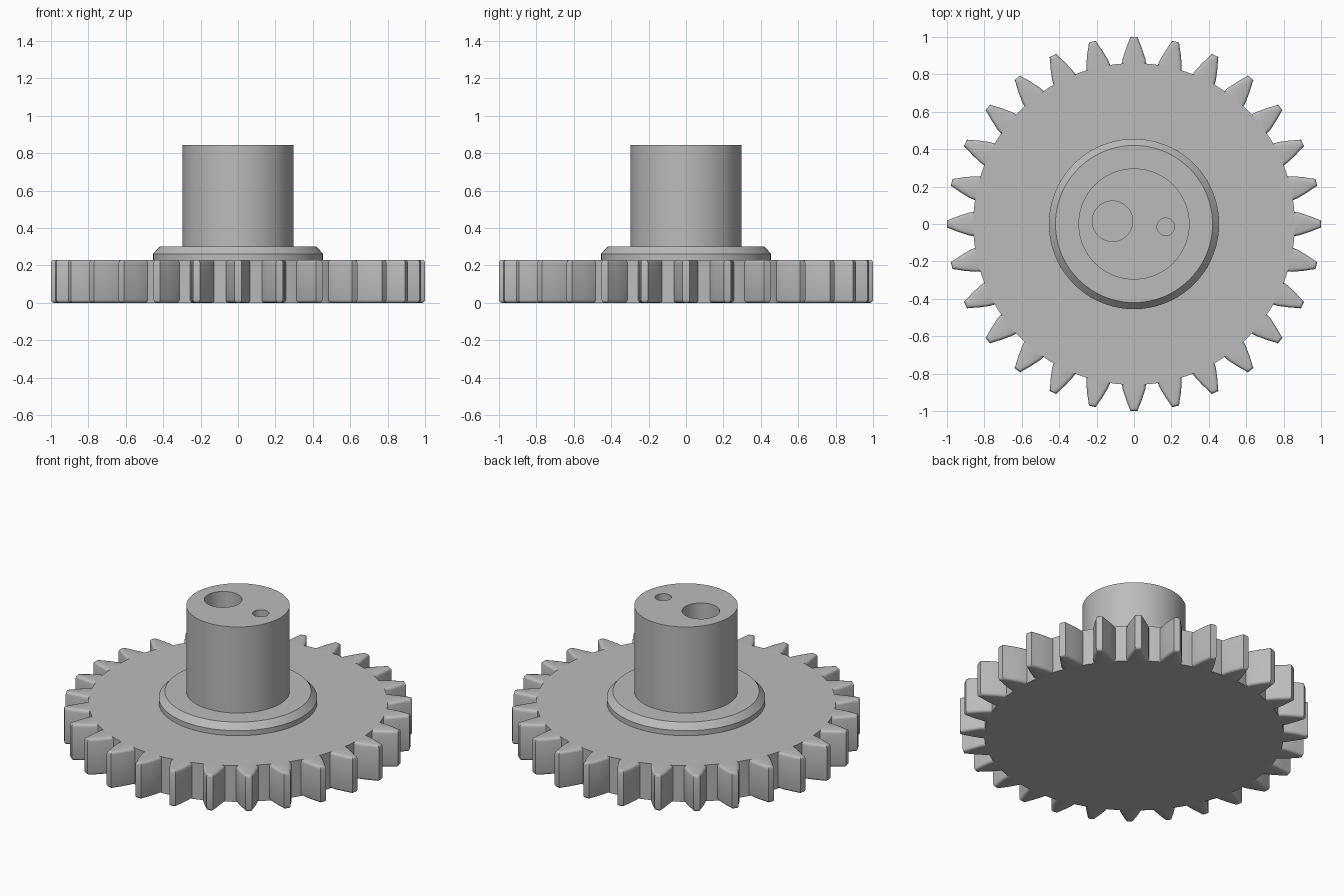
import bpy
import bmesh
import math
from mathutils import Matrix

cube = bpy.data.objects.get("Cube")
if cube:
    bpy.data.objects.remove(cube)

THICK = 0.23
TEETH = 28
ROOT = 0.86
SHAFT_TOP = 0.845

grey = bpy.data.materials.new("plain grey")
grey.use_nodes = True
grey.diffuse_color = (0.5, 0.5, 0.5, 1)
grey.node_tree.nodes["Principled BSDF"].inputs["Base Color"].default_value = (0.5, 0.5, 0.5, 1)


def finish(bm, name, angle=30):
    bmesh.ops.recalc_face_normals(bm, faces=bm.faces)
    mesh = bpy.data.meshes.new(name)
    bm.to_mesh(mesh)
    bm.free()
    mesh.materials.append(grey)
    obj = bpy.data.objects.new(name, mesh)
    bpy.context.collection.objects.link(obj)
    smooth(obj, angle)
    return obj


def smooth(obj, angle):
    bpy.ops.object.select_all(action="DESELECT")
    obj.select_set(True)
    bpy.context.view_layer.objects.active = obj
    bpy.ops.object.shade_smooth_by_angle(angle=math.radians(angle))


def cylinder(name, radius, z0, z1, sides=96, x=0, y=0):
    bm = bmesh.new()
    bmesh.ops.create_cone(bm, cap_ends=True, segments=sides, radius1=radius, radius2=radius,
                          depth=z1 - z0, matrix=Matrix.Translation((x, y, (z0 + z1) / 2)))
    return finish(bm, name)


# Wheel body
cylinder("gear_disc", ROOT, 0, THICK, sides=TEETH * 4)

# Ring of rounded teeth: one tooth outline (radius, half width), spun around the axis
side = [(0.851, 0.066), (0.885, 0.06), (0.94, 0.042), (0.985, 0.024), (1.0, 0.019)]
outline = [(r, -w) for r, w in side] + [(r, w) for r, w in reversed(side)] + [(0.857, 0)]
bm = bmesh.new()
base = bm.faces.new([bm.verts.new((r, w, 0)) for r, w in outline])
top = bmesh.ops.extrude_face_region(bm, geom=[base])["geom"]
bmesh.ops.translate(bm, vec=(0, 0, THICK), verts=[v for v in top if isinstance(v, bmesh.types.BMVert)])
rims = [e for e in bm.edges
        if abs(e.verts[0].co.z - e.verts[1].co.z) < 0.01
        and max(v.co.x for v in e.verts) > ROOT]
bmesh.ops.bevel(bm, geom=rims, offset=0.016, segments=3, profile=0.5, affect="EDGES")
tooth = bm.verts[:] + bm.edges[:] + bm.faces[:]
for i in range(1, TEETH):
    copy = bmesh.ops.duplicate(bm, geom=tooth)["geom"]
    bmesh.ops.rotate(bm, cent=(0, 0, 0), matrix=Matrix.Rotation(math.tau * i / TEETH, 3, "Z"),
                     verts=[v for v in copy if isinstance(v, bmesh.types.BMVert)])
finish(bm, "gear_teeth", 40)

# Collar with a chamfered upper edge
bm = bmesh.new()
profile = [(0, THICK - 0.03), (0.455, THICK - 0.03), (0.455, 0.262), (0.42, 0.3), (0, 0.3)]
points = [bm.verts.new((r, 0, z)) for r, z in profile]
lines = [bm.edges.new(pair) for pair in zip(points, points[1:])]
bmesh.ops.spin(bm, geom=points + lines, cent=(0, 0, 0), axis=(0, 0, 1),
               angle=math.tau, steps=96, use_duplicate=False)
bmesh.ops.remove_doubles(bm, verts=bm.verts, dist=0.0005)
finish(bm, "collar")

# Shaft with two off-centre holes bored from the top
shaft = cylinder("shaft", 0.297, 0.28, SHAFT_TOP)
for name, x, y, radius in (("large_bore", -0.115, 0.015, 0.108), ("small_bore", 0.17, -0.015, 0.047)):
    cutter = cylinder(name, radius, 0.3, SHAFT_TOP + 0.1, 48, x, y)
    cutter.hide_render = True
    cut = shaft.modifiers.new(name, "BOOLEAN")
    cut.operation = "DIFFERENCE"
    cut.solver = "EXACT"
    cut.object = cutter
    bpy.context.view_layer.objects.active = shaft
    bpy.ops.object.modifier_apply(modifier=name)
    bpy.data.objects.remove(cutter)
smooth(shaft, 30)
